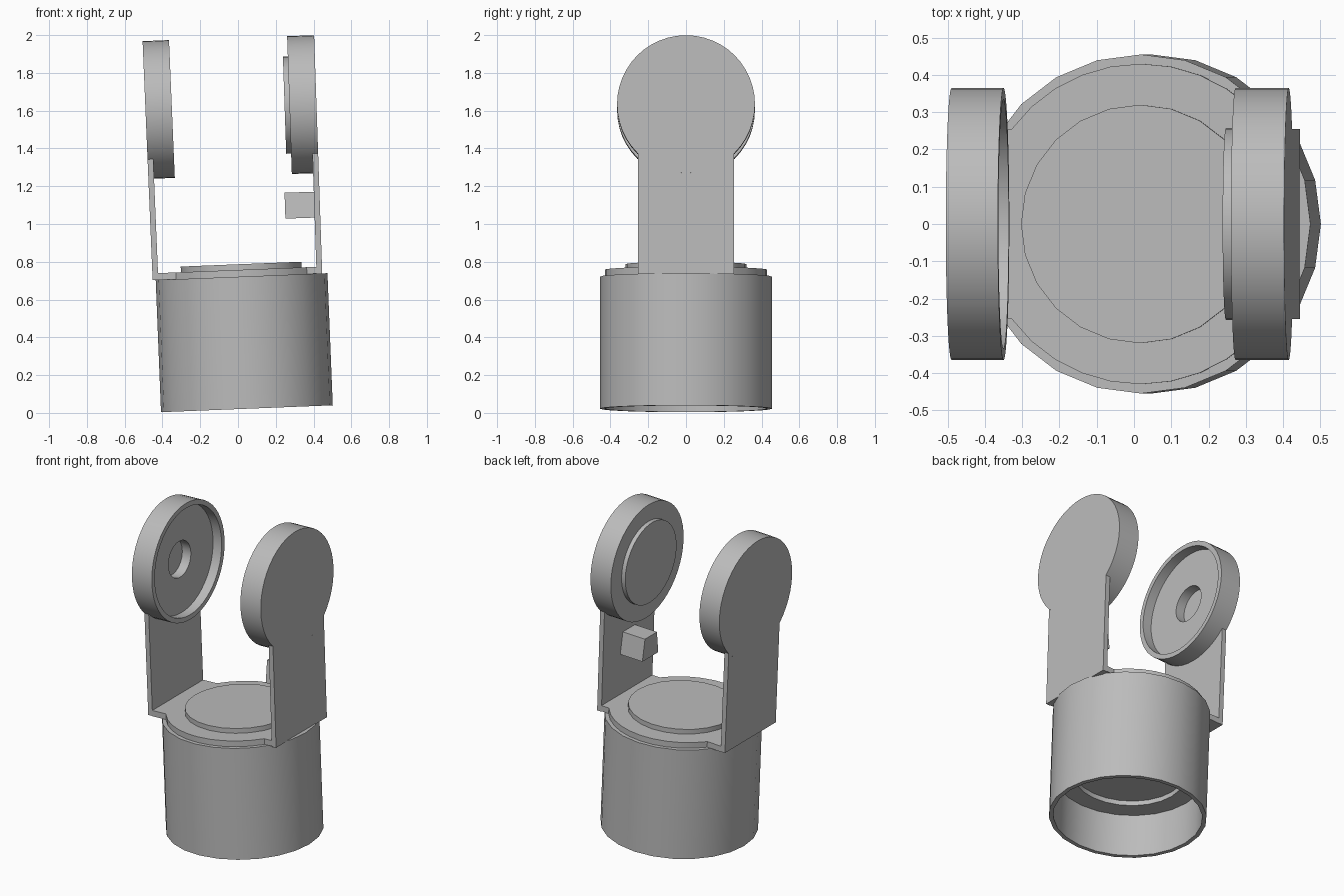
import bpy, bmesh
from math import radians, pi, sin, cos, asin, sqrt
from mathutils import Matrix, Vector

if "Cube" in bpy.data.objects:
    bpy.data.objects.remove(bpy.data.objects["Cube"])

grey = bpy.data.materials.new("plain grey")
grey.use_nodes = True
GREY = (0.5, 0.5, 0.5, 1)
grey.diffuse_color = GREY
grey.node_tree.nodes["Principled BSDF"].inputs["Base Color"].default_value = GREY


def finish(name, bm, matrix):
    bmesh.ops.remove_doubles(bm, verts=bm.verts, dist=1e-5)
    bmesh.ops.recalc_face_normals(bm, faces=bm.faces)
    mesh = bpy.data.meshes.new(name)
    bm.to_mesh(mesh)
    bm.free()
    mesh.materials.append(grey)
    obj = bpy.data.objects.new(name, mesh)
    bpy.context.collection.objects.link(obj)
    obj.matrix_world = matrix
    bpy.ops.object.select_all(action='DESELECT')
    obj.select_set(True)
    bpy.context.view_layer.objects.active = obj
    bpy.ops.object.shade_smooth_by_angle(angle=radians(30))
    return obj


def lathe(name, profile, steps, matrix):
    """Turn (radius, height) points around the local z axis."""
    bm = bmesh.new()
    verts = [bm.verts.new((r, 0, z)) for r, z in profile]
    edges = [bm.edges.new(pair) for pair in zip(verts, verts[1:])]
    bmesh.ops.spin(bm, geom=verts + edges, axis=(0, 0, 1), cent=(0, 0, 0),
                   angle=2 * pi, steps=steps, use_merge=False)
    return finish(name, bm, matrix)


def extrude(name, points, vector, matrix):
    """Extrude a flat outline along a vector."""
    bm = bmesh.new()
    face = bm.faces.new([bm.verts.new(p) for p in points])
    out = bmesh.ops.extrude_face_region(bm, geom=[face], use_keep_orig=True)
    moved = [g for g in out["geom"] if isinstance(g, bmesh.types.BMVert)]
    bmesh.ops.translate(bm, verts=moved, vec=Vector(vector))
    return finish(name, bm, matrix)


def arc(radius, start, end, steps):
    return [(radius * cos(start + (end - start) * i / steps),
             radius * sin(start + (end - start) * i / steps)) for i in range(steps + 1)]


def frame(x, z, tilt):
    return Matrix.Translation((x, 0, z)) @ Matrix.Rotation(-tilt, 4, 'Y')


HALF = 0.255      # half width of the arms
DISC = 0.365      # arm disc radius
RISE = 0.90       # disc centre above the arm foot
THICK = 0.03      # arm plate thickness

# Base: hollow cup with a stepped floor inside
base = frame(0.047, 0.022, 0.04)
lathe("base_cup", [(0, 0.70), (0.455, 0.70), (0.455, 0), (0.43, 0),
                   (0.43, 0.27), (0.32, 0.27), (0.32, 0.30), (0, 0.30)], 24, base)

# Bracket plate: disc with a straight tab towards each arm
a = asin(HALF / 0.43)
outline = [(-0.45, -HALF), *arc(0.43, pi + a, 2 * pi - a, 10), (0.41, -HALF),
           (0.41, HALF), *arc(0.43, a, pi - a, 10), (-0.45, HALF)]
extrude("bracket_plate", [(x, y, 0.70) for x, y in outline], (0, 0, 0.036), base)
lathe("raised_cap", [(0, 0.73), (0.32, 0.73), (0.32, 0.766), (0, 0.766)], 24, base)

# Arms: plate with a concave top that meets the disc
b = asin(HALF / DISC)
arms = {"left": (1, 0.446, 0.735, 0.034), "right": (-1, -0.452, 0.704, 0.042)}
discs = {
    "left": [(0, 0), (DISC, 0), (DISC, 0.143), (0.257, 0.143), (0.257, 0.169), (0, 0.169)],
    "right": [(0, 0), (DISC, 0), (DISC, 0.14), (0.335, 0.14), (0.335, 0.08),
              (0.112, 0.08), (0.112, 0.02), (0, 0.02)],
}
for side, (s, x, z, tilt) in arms.items():
    foot = frame(x, z, tilt)
    edge = [(0, y, RISE + h) for y, h in arc(DISC, -pi / 2 + b, -pi / 2 - b, 12)]
    extrude(side + "_arm", [(0, -HALF, 0), (0, HALF, 0), *edge], (-s * THICK, 0, 0), foot)
    hub = foot @ Matrix.Translation((0, 0, RISE)) @ Matrix.Rotation(-s * pi / 2, 4, 'Y')
    lathe(side + "_disc", discs[side], 48, hub)

# Small stop block on the inside of the left arm
block = [(-0.02, y, z) for y, z in ((-0.08, 0.30), (0.08, 0.30), (0.06, 0.437), (-0.06, 0.437))]
extrude("stop_block", block, (-0.165, 0, 0), frame(*arms["left"][1:]))
